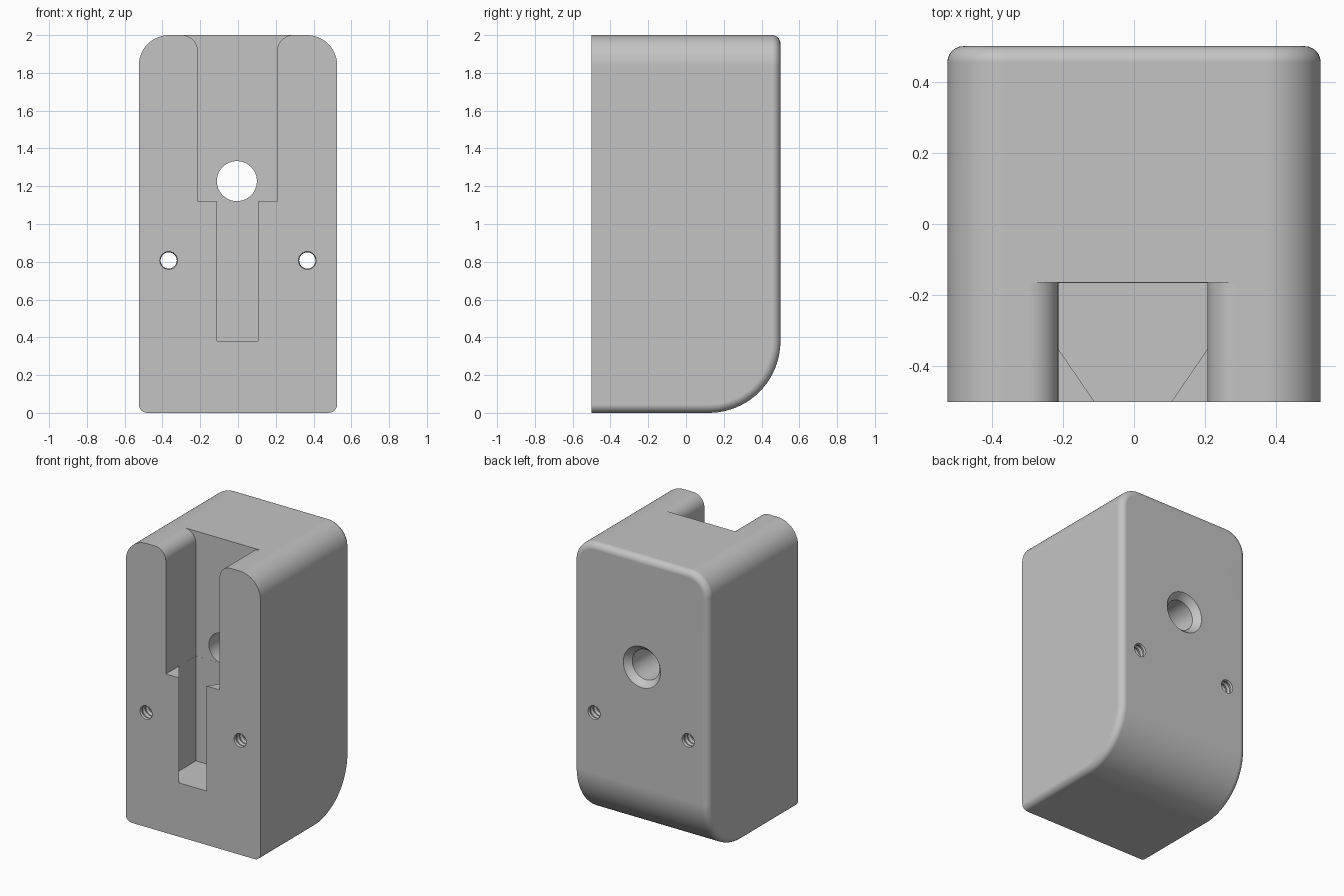
import bpy
import bmesh
from math import sin, cos, pi
from mathutils import Vector

cube = bpy.data.objects.get("Cube")
if cube:
    bpy.data.objects.remove(cube, do_unlink=True)

grey = bpy.data.materials.new("plain grey")
grey.use_nodes = True
colour = (0.55, 0.55, 0.55, 1)
grey.diffuse_color = colour
grey.node_tree.nodes["Principled BSDF"].inputs["Base Color"].default_value = colour


def make_object(name, bm):
    bmesh.ops.recalc_face_normals(bm, faces=bm.faces)
    mesh = bpy.data.meshes.new(name)
    bm.to_mesh(mesh)
    bm.free()
    obj = bpy.data.objects.new(name, mesh)
    bpy.context.collection.objects.link(obj)
    return obj


def prism(name, points, depth):
    """Extrude a closed outline along a vector."""
    bm = bmesh.new()
    face = bm.faces.new([bm.verts.new(p) for p in points])
    moved = bmesh.ops.extrude_face_region(bm, geom=[face])["geom"]
    bmesh.ops.translate(bm, vec=Vector(depth),
                        verts=[v for v in moved if isinstance(v, bmesh.types.BMVert)])
    return make_object(name, bm)


def lathe(name, x, z, profile, sides):
    """Turn (y, radius) pairs about a front-to-back axis."""
    bm = bmesh.new()
    rings = [[bm.verts.new((x + r * cos(2 * pi * i / sides), y,
                            z + r * sin(2 * pi * i / sides)))
              for i in range(sides)] for y, r in profile]
    for a, b in zip(rings, rings[1:]):
        for i in range(sides):
            j = (i + 1) % sides
            bm.faces.new((a[i], a[j], b[j], b[i]))
    bm.faces.new(rings[0])
    bm.faces.new(rings[-1])
    return make_object(name, bm)


def round_edges(bm, test, radius, segments):
    bmesh.ops.bevel(bm, geom=[e for e in bm.edges if test(e)], offset=radius,
                    offset_type='OFFSET', segments=segments, profile=0.5,
                    affect='EDGES', clamp_overlap=False)


def at(edge, axis, value):
    return all(abs(v.co[axis] - value) < 1e-4 for v in edge.verts)


# Body: block with a big rounded heel, round shoulders and soft back edges
W = 0.525
bm = bmesh.new()
bmesh.ops.create_cube(bm, size=1)
for v in bm.verts:
    v.co = (v.co.x * 2 * W, v.co.y, v.co.z * 2 + 1)
round_edges(bm, lambda e: at(e, 1, 0.5) and at(e, 2, 0), 0.38, 20)
round_edges(bm, lambda e: at(e, 2, 2) and (at(e, 0, W) or at(e, 0, -W)), 0.16, 14)
round_edges(bm, lambda e: not at(e, 1, -0.5) and e.calc_face_angle(0) > 0.6, 0.045, 6)
body = make_object("body", bm)
body.data.materials.append(grey)

# Upper slot, open at the top with rounded lips
cx, half, lip = -0.003, 0.21, 0.085
right = [(half, 1.12)]
for i in range(13):
    t = pi / 2 * i / 12
    right.append((half + lip - lip * cos(t), 2 - lip + lip * sin(t)))
right.append((half + lip, 2.1))
outline = right + [(-x, z) for x, z in reversed(right)]
cutters = [prism("upper_slot_cutter", [(cx + x, -0.6, z) for x, z in outline],
                 (0, 0.435, 0))]

# Lower slot, narrow at the front and undercut behind
side = [(0.108, -0.6), (0.108, -0.5), (half - 0.0005, -0.352), (half - 0.0005, -0.1655)]
outline = side + [(-x, y) for x, y in reversed(side)]
cutters.append(prism("lower_slot_cutter", [(cx + x, y, 0.38) for x, y in outline],
                     (0, 0, 0.82)))

# Main hole, countersunk at the back
cutters.append(lathe("main_hole_cutter", -0.006, 1.227,
                     [(-0.22, 0.106), (0.455, 0.106), (0.5, 0.145), (0.54, 0.18)], 48))

# Two ribbed screw holes
ribs = [(-0.54 + 0.018 * i, 0.043 if i % 2 else 0.049) for i in range(61)]
for name, x in (("right", -0.367), ("left", 0.367)):
    cutters.append(lathe(name + "_screw_hole_cutter", x, 0.807, ribs, 24))

# Cut and finish
bpy.ops.object.select_all(action='DESELECT')
body.select_set(True)
bpy.context.view_layer.objects.active = body
for cutter in cutters:
    cutter.hide_render = True
    mod = body.modifiers.new(cutter.name, 'BOOLEAN')
    mod.operation = 'DIFFERENCE'
    mod.solver = 'EXACT'
    mod.object = cutter
    bpy.ops.object.modifier_apply(modifier=mod.name)
    bpy.data.objects.remove(cutter, do_unlink=True)
bpy.ops.object.shade_smooth_by_angle(angle=pi / 6)
weighted = body.modifiers.new("clean_shading", 'WEIGHTED_NORMAL')
weighted.keep_sharp = True
